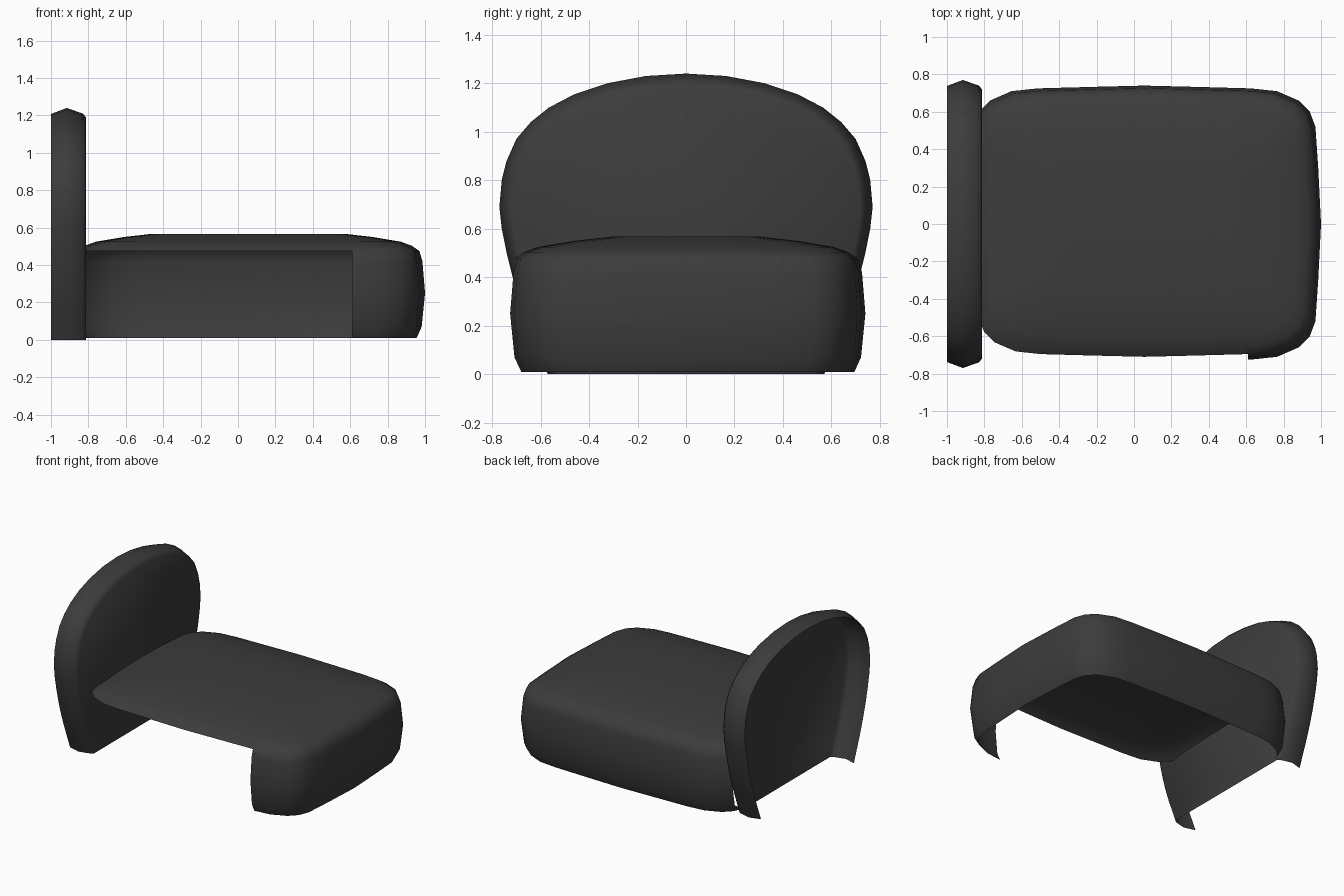
import bpy
import bmesh
import math
from mathutils import Vector

cube = bpy.data.objects.get("Cube")
if cube:
    bpy.data.objects.remove(cube, do_unlink=True)

charcoal = bpy.data.materials.new("charcoal grey")
charcoal.use_nodes = True
charcoal.diffuse_color = (0.045, 0.045, 0.045, 1)
charcoal.node_tree.nodes["Principled BSDF"].inputs["Base Color"].default_value = charcoal.diffuse_color


def finish(name, bm):
    """Turn a bmesh into a smooth shaded object."""
    bmesh.ops.recalc_face_normals(bm, faces=bm.faces)
    # Open shells: make the outermost upward or forward face point outward
    ref = max(bm.faces, key=lambda f: f.calc_area())
    if ref.normal.x + ref.normal.z < 0:
        bmesh.ops.reverse_faces(bm, faces=bm.faces)
    mesh = bpy.data.meshes.new(name)
    bm.to_mesh(mesh)
    bm.free()
    mesh.materials.append(charcoal)
    obj = bpy.data.objects.new(name, mesh)
    bpy.context.collection.objects.link(obj)
    bpy.ops.object.select_all(action="DESELECT")
    obj.select_set(True)
    bpy.context.view_layer.objects.active = obj
    bpy.ops.object.shade_smooth_by_angle(angle=math.radians(60))


def loft(bm, rings, closed):
    """Bridge rings of points and cap the last one."""
    loops = [[bm.verts.new(p) for p in ring] for ring in rings]
    n = len(loops[0])
    for a, b in zip(loops, loops[1:]):
        for i in range(n if closed else n - 1):
            j = (i + 1) % n
            bm.faces.new((a[i], a[j], b[j], b[i]))
    bm.faces.new(loops[-1])


# Headboard: arched rim, open at the back and below, closed by a front panel
half = [(0.57, 0), (0.61, 0.1), (0.65, 0.2), (0.685, 0.3), (0.715, 0.4), (0.74, 0.5),
        (0.76, 0.6), (0.77, 0.69), (0.76, 0.8), (0.74, 0.88), (0.7, 0.97), (0.64, 1.04),
        (0.565, 1.1), (0.46, 1.155), (0.325, 1.2), (0.165, 1.23)]
arch = half + [(0, 1.24)] + [(-y, z) for y, z in reversed(half)]
spring = 0.69


def arch_ring(x, inset):
    ring = []
    for y, z in arch:
        if z > spring:
            z = spring + (z - spring) * (1 - inset / 0.55)
        ring.append((x, y * (1 - inset / 0.77), z))
    return ring


bm = bmesh.new()
rim = [(-1, 0.032), (-0.915, 0), (-0.83, 0.03), (-0.812, 0.05)]
loft(bm, [arch_ring(x, inset) for x, inset in rim], False)
finish("headboard", bm)

# Bed body: pillowy rounded shell, open underneath
quarter = [(0.945, 0), (0.93, 0.3), (0.915, 0.52), (0.885, 0.6), (0.825, 0.66),
           (0.71, 0.71), (0.57, 0.725), (0.28, 0.733), (0, 0.74)]
side = quarter + [(-x, y) for x, y in reversed(quarter[:-1])]
plan = side + [(x, -y) for x, y in reversed(side[1:-1])]
layers = [(0.01, 0.045), (0.07, 0.018), (0.25, 0), (0.42, 0.014), (0.475, 0.03),
          (0.503, 0.07), (0.525, 0.13), (0.55, 0.28), (0.567, 0.43)]
bm = bmesh.new()
loft(bm, [[(0.055 + x * (1 - i / 0.945), y * (1 - i / 0.74), z) for x, y in plan]
          for z, i in layers], True)

# Trim the head end where it meets the headboard
bmesh.ops.bisect_plane(bm, geom=bm.verts[:] + bm.edges[:] + bm.faces[:],
                       plane_co=(-0.812, 0, 0), plane_no=(-1, 0, 0), clear_outer=True)

# Open the front wall from the head end almost to the foot corner
gap_end, shoulder = 0.61, 0.475
wall = [f for f in bm.faces if f.calc_center_median().y < 0
        and f.calc_center_median().z < shoulder]
edges = {e for f in wall for e in f.edges}
verts = {v for f in wall for v in f.verts}
bmesh.ops.bisect_plane(bm, geom=list(verts) + list(edges) + wall,
                       plane_co=(gap_end, 0, 0), plane_no=(1, 0, 0))


def in_gap(face):
    c = Vector(face.calc_center_median())
    return c.y < 0 and c.z < shoulder and c.x < gap_end


bmesh.ops.delete(bm, geom=[f for f in bm.faces if in_gap(f)], context="FACES")
finish("bed_body", bm)
